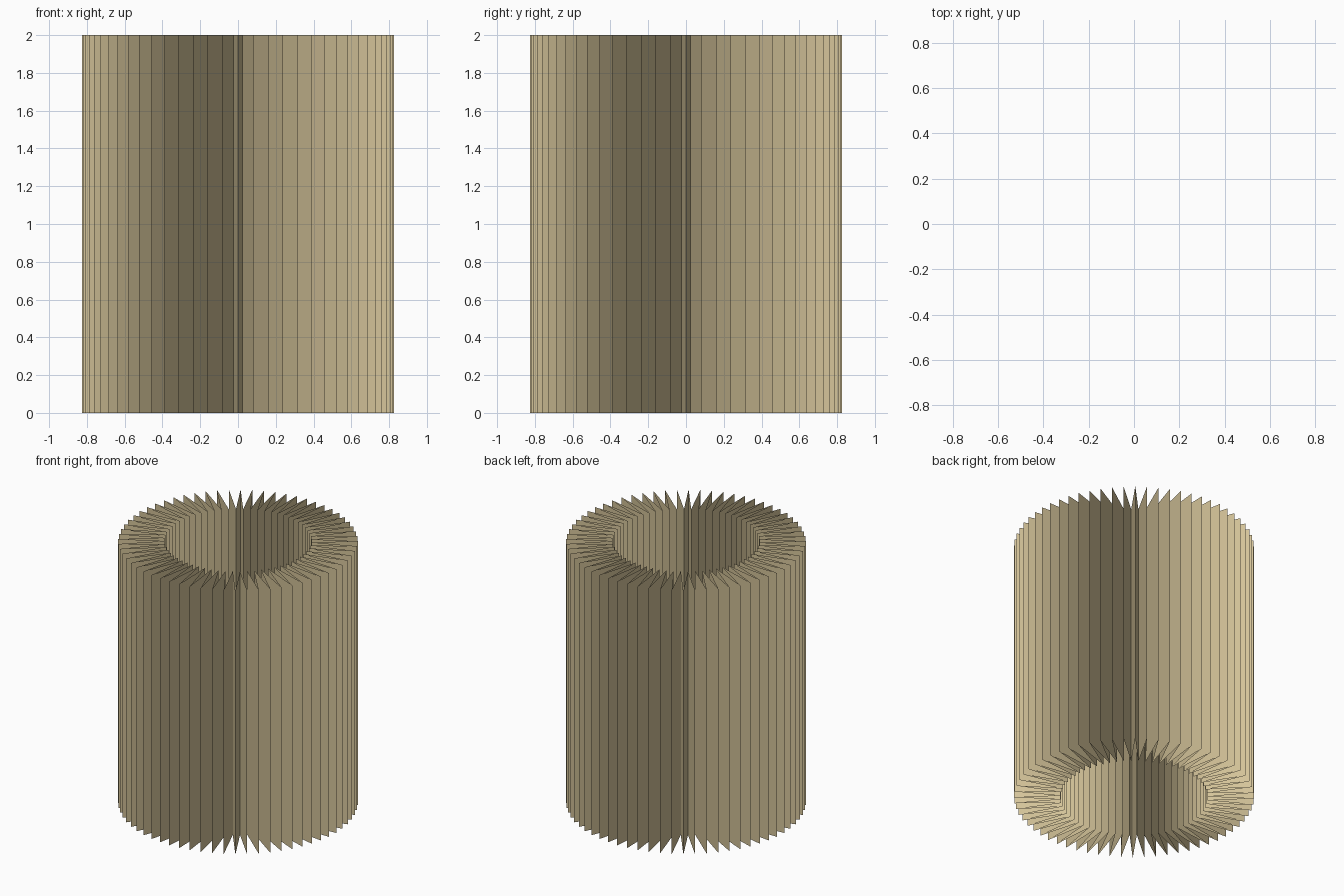
import bpy, bmesh
from math import sin, cos, pi

if "Cube" in bpy.data.objects:
    bpy.data.objects.remove(bpy.data.objects["Cube"])

PLEATS = 64
R_OUT, R_IN, HEIGHT = 0.825, 0.505, 2.0

# Pleated ring: open zigzag strip of alternating ridges and valleys
bm = bmesh.new()
ring = []
for i in range(PLEATS * 2):
    r = R_IN if i % 2 else R_OUT
    a = pi * i / PLEATS
    ring.append([bm.verts.new((r * cos(a), r * sin(a), z)) for z in (0, HEIGHT)])

# Flat pleat walls, facing outward
for i, (low, high) in enumerate(ring):
    next_low, next_high = ring[(i + 1) % len(ring)]
    bm.faces.new((low, next_low, next_high, high))

mesh = bpy.data.meshes.new("pleated_filter_paper")
bm.to_mesh(mesh)
bm.free()
paper = bpy.data.objects.new("pleated_filter_paper", mesh)
bpy.context.collection.objects.link(paper)

# Tan paper
mat = bpy.data.materials.new("tan_paper")
mat.diffuse_color = (0.66, 0.55, 0.32, 1)
mat.use_nodes = True
mat.node_tree.nodes["Principled BSDF"].inputs["Base Color"].default_value = mat.diffuse_color
mesh.materials.append(mat)
